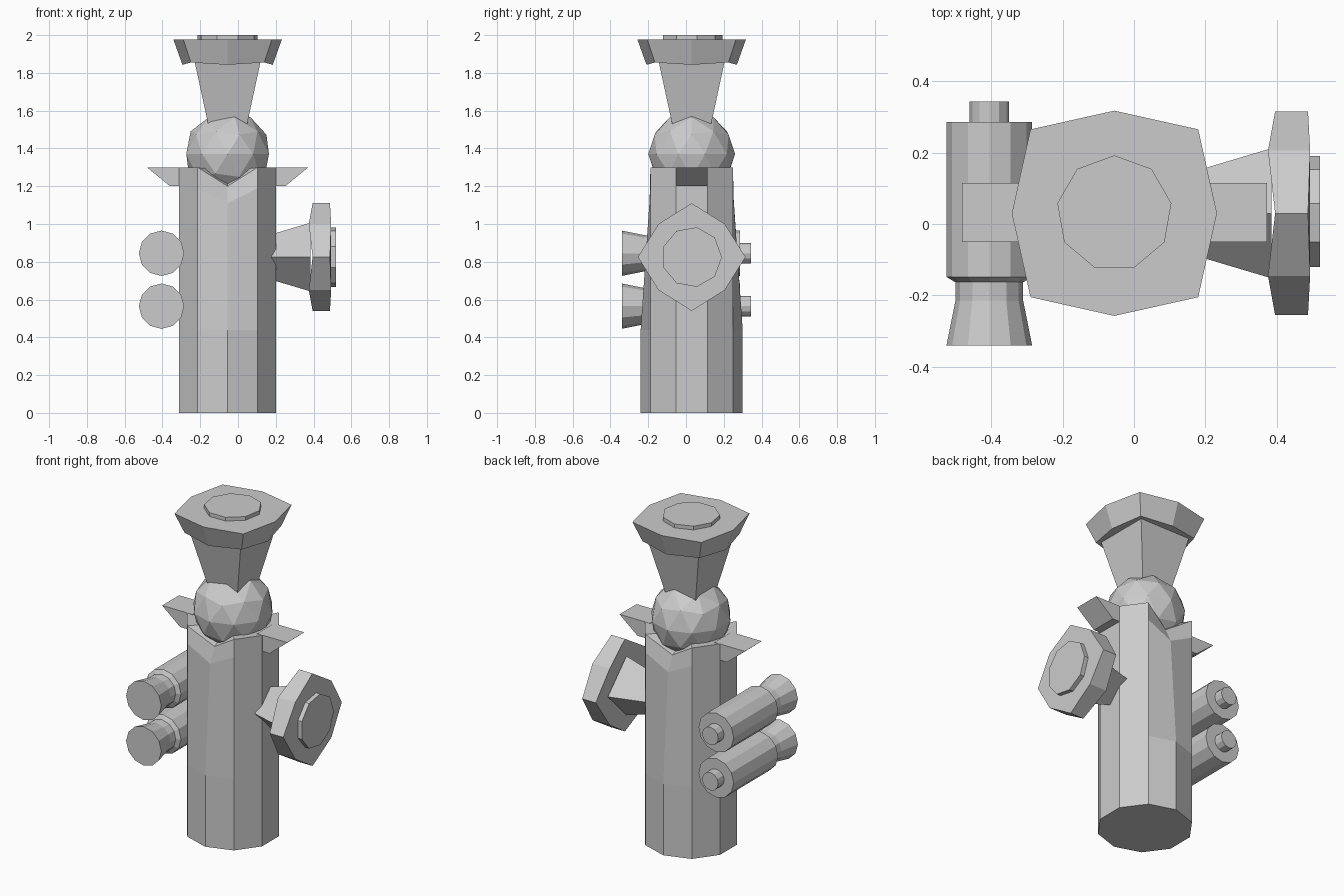
import bpy, bmesh, math
from mathutils import Vector, Matrix

if "Cube" in bpy.data.objects:
    bpy.data.objects.remove(bpy.data.objects["Cube"])

CX, CY = -0.055, 0.03   # axis of the column


def finish(name, bm):
    bmesh.ops.recalc_face_normals(bm, faces=bm.faces)
    me = bpy.data.meshes.new(name)
    bm.to_mesh(me)
    bm.free()
    ob = bpy.data.objects.new(name, me)
    bpy.context.scene.collection.objects.link(ob)
    return ob


def loft(name, rings, mat=Matrix(), poke_top=False):
    """Skin a stack of equal-length rings and cap both ends."""
    bm = bmesh.new()
    vs = [[bm.verts.new(mat @ Vector(p)) for p in r] for r in rings]
    n = len(rings[0])
    for a, b in zip(vs, vs[1:]):
        for i in range(n):
            j = (i + 1) % n
            bm.faces.new((a[i], a[j], b[j], b[i]))
    bm.faces.new(vs[0][::-1])
    top = bm.faces.new(vs[-1])
    if poke_top:
        bmesh.ops.poke(bm, faces=[top])
    return finish(name, bm)


def ring(n, r, z, start=0.0, alt=1.0, z_alt=0.0):
    """Regular ring; odd points may be scaled and shifted in height."""
    out = []
    for i in range(n):
        a = math.radians(start + 360 * i / n)
        k = r * (alt if i % 2 else 1)
        out.append((k * math.cos(a), k * math.sin(a), z + (z_alt if i % 2 else 0)))
    return out


# Column: ten sides, front and back ridges flattened and notched at the top
def column_ring(z, ridge_r, ridge_z):
    pts = ring(10, 0.27, z, 90)
    pts[0] = (0, ridge_r, ridge_z)
    pts[5] = (0, -ridge_r, ridge_z)
    return pts


loft("column", [column_ring(0, 0.27, 0), column_ring(0.44, 0.27, 0.44),
                column_ring(1.19, 0.223, 1.11), column_ring(1.3, 0.18, 1.2)],
     Matrix.Translation((CX, CY, 0)), poke_top=True)

# Shoulder spikes on both sides
for side, s in (("left", -1), ("right", 1)):
    prof = [(0.22, 1.3), (0.427, 1.3), (0.305, 1.2), (0.22, 1.2)]
    loft("shoulder_spike_" + side,
         [[(CX + s * x, y, z) for x, z in prof] for y in (-0.05, 0.115)])

# Ball joint
bm = bmesh.new()
bmesh.ops.create_icosphere(bm, subdivisions=2, radius=0.23,
                           matrix=Matrix.Translation((CX, CY, 1.37)))
finish("ball_joint", bm)

# Top horn: square stem, bulged square head, low disc
top = Matrix.Translation((CX, CY, 0))
loft("top_stem", [ring(4, 0.137, 1.5, 45), ring(4, 0.25, 1.87, 45)], top)
loft("top_head", [ring(8, 0.275, 1.855, 45, 0.87, -0.012),
                  ring(8, 0.332, 1.977, 45, 0.865)], top)
loft("top_disc", [ring(9, 0.162, 1.97, 90), ring(9, 0.162, 2.0, 90)], top)

# Side horn: the same parts turned to point right
side = Matrix.Translation((0, CY, 0.825)) @ Matrix.Rotation(math.pi / 2, 4, 'Y')
loft("side_stem", [ring(4, 0.115, 0.16), ring(4, 0.182, 0.385)], side)
loft("side_head", [ring(8, 0.285, 0.395, 0, 0.87, -0.02),
                   ring(8, 0.285, 0.487, 0, 0.87, 0.006)], side)
loft("side_disc", [ring(9, 0.16, 0.48, 90), ring(9, 0.16, 0.52, 90)], side)

# Two canisters with flared nozzles in front and a plug behind
canister = [(0.12, -0.34), (0.095, -0.215), (0.095, -0.163), (0.12, -0.148),
            (0.12, 0.285), (0.055, 0.285), (0.055, 0.343)]
for label, z in (("upper", 0.845), ("lower", 0.565)):
    m = Matrix.Translation((-0.405, 0, z)) @ Matrix.Rotation(-math.pi / 2, 4, 'X')
    loft("canister_" + label, [ring(12, r, d) for r, d in canister], m)
